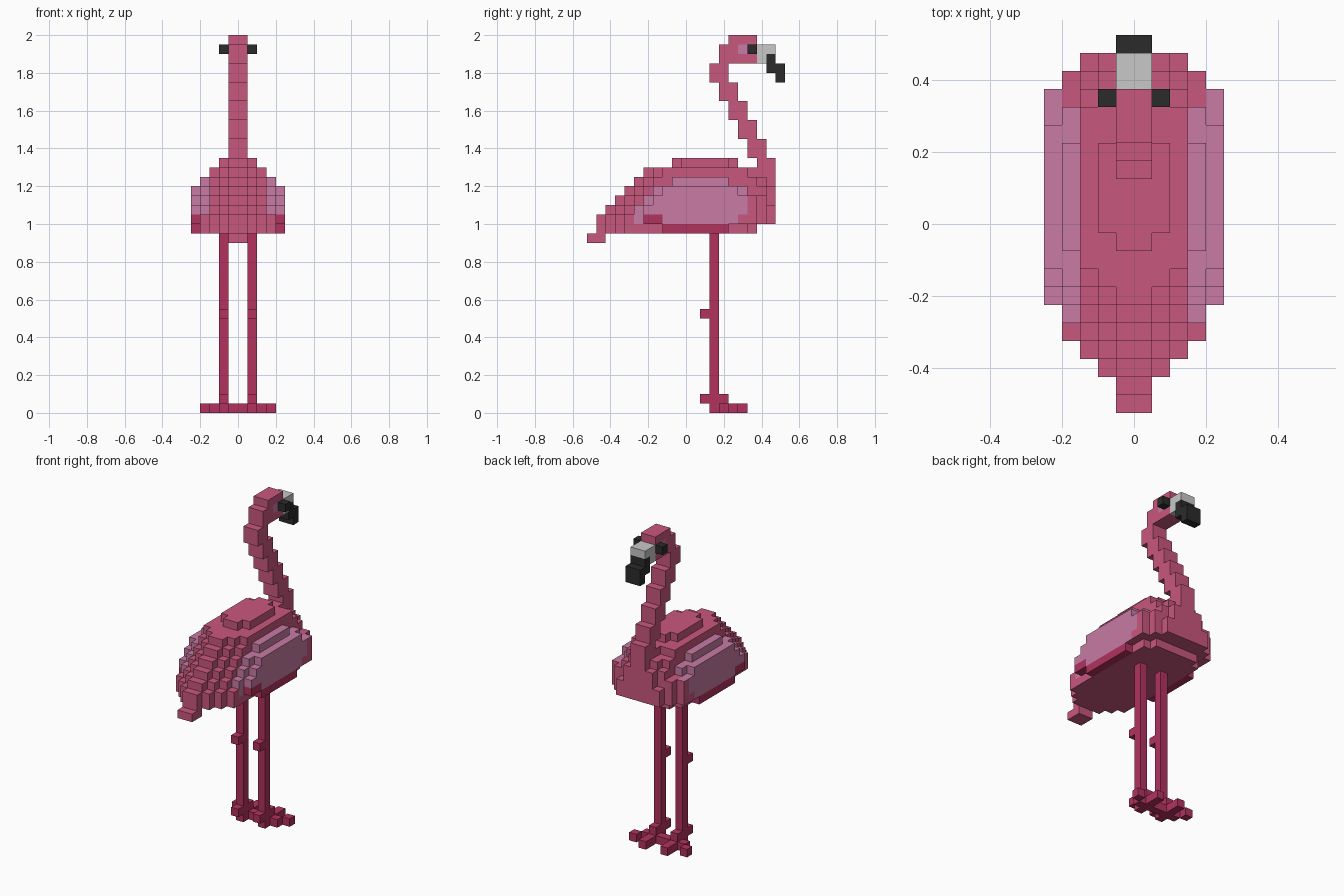
import bpy, bmesh
from mathutils import Vector

if "Cube" in bpy.data.objects:
    bpy.data.objects.remove(bpy.data.objects["Cube"])

S = 0.05        # size of one block
Y0 = -0.525     # rear end of the model


def srgb(h):
    c = [int(h[n:n + 2], 16) / 255 for n in (0, 2, 4)]
    return [v / 12.92 if v <= 0.04045 else ((v + 0.055) / 1.055) ** 2.4 for v in c] + [1]


MATS = {}
for name, code in (("pink", "C9577E"), ("pale_pink", "C87BA4"), ("deep_pink", "B2325F"),
                   ("light_grey", "C8C8C8"), ("black", "2B2B2B")):
    MATS[name] = bpy.data.materials.new(name)
    MATS[name].diffuse_color = srgb(code)
NAMES = list(MATS)

DIRS = [Vector(d) for d in ((1, 0, 0), (-1, 0, 0), (0, 1, 0), (0, -1, 0), (0, 0, 1), (0, 0, -1))]


def blocks(i, j, k):
    """Inclusive block ranges; i counts outwards from the centre line and is mirrored."""
    cells = set()
    for a in range(i[0], i[1] + 1):
        for b in range(j[0], j[1] + 1):
            for c in range(k[0], k[1] + 1):
                cells |= {(a, b, c), (-1 - a, b, c)}
    return cells


def depth(i):
    """Distance of a block from the centre line."""
    return i if i >= 0 else -1 - i


def build(name, cells, colour, solid):
    """Make the visible skin of a block set; colour is a name or a rule(i, j, k, normal)."""
    bm = bmesh.new()
    for cell in sorted(cells):
        centre = Vector(cell) + Vector((0.5, 0.5, 0.5))
        for n in DIRS:
            if tuple(int(c + d) for c, d in zip(cell, n)) in solid:
                continue
            u = Vector((n.y, n.z, n.x))
            v = n.cross(u)
            mid = centre + n * 0.5
            corners = [mid + (u * a + v * b) * 0.5 for a, b in ((-1, -1), (1, -1), (1, 1), (-1, 1))]
            f = bm.faces.new([bm.verts.new((p.x * S, p.y * S + Y0, p.z * S)) for p in corners])
            shade = colour if isinstance(colour, str) else colour(depth(cell[0]), cell[1], cell[2], n)
            f.material_index = NAMES.index(shade)
    bmesh.ops.remove_doubles(bm, verts=bm.verts, dist=0.001)
    mesh = bpy.data.meshes.new(name)
    for m in MATS.values():
        mesh.materials.append(m)
    bm.to_mesh(mesh)
    bm.free()
    bpy.context.collection.objects.link(bpy.data.objects.new(name, mesh))


# Body layers: height -> (rear, front) block for each step away from the centre line
LAYERS = {
    19: [(1, 17), (2, 17), (3, 17), (4, 16), (8, 14)],
    20: [(1, 19), (2, 19), (3, 19), (4, 18), (6, 17)],
    21: [(2, 19), (3, 19), (4, 19), (5, 18), (6, 17)],
    22: [(3, 19), (4, 19), (5, 18), (6, 18), (7, 17)],
    23: [(4, 19), (5, 19), (6, 18), (7, 16), (8, 15)],
    24: [(5, 18), (6, 18), (7, 17), (9, 14)],
    25: [(6, 17), (7, 16), (8, 16)],
    26: [(9, 15), (10, 14)],
}
torso = set()
for k, rows in LAYERS.items():
    for i, span in enumerate(rows):
        torso |= blocks((i, i), span, (k, k))

# Wings are the outer blocks of the torso
wings = {c for c in torso if depth(c[0]) == 4
         or (depth(c[0]) == 3 and 5 <= c[1] <= 16 and c[2] >= 20)}


def wing_colour(i, j, k, n):
    if k == 19 or (k == 20 and j <= 7 and i == 4):
        return "deep_pink"
    if n.z < 0 or (j == 17 and n.z < 1) or (k == 20 and j == 16):
        return "pink"
    return "pale_pink"


# Neck: two-block steps climbing backwards, joined to the breast
neck = blocks((0, 0), (18, 19), (20, 26))
for step in range(5):
    neck |= blocks((0, 0), (17 - step, 18 - step), (27 + 2 * step, 28 + 2 * step))

# Head with a pale cheek behind each eye
head = blocks((0, 0), (14, 17), (37, 38)) | blocks((0, 0), (15, 17), (39, 39))


def head_colour(i, j, k, n):
    return "pale_pink" if n.x and (j, k) == (16, 38) else "pink"


# Hooked beak
beak = blocks((0, 0), (18, 19), (38, 38)) | blocks((0, 0), (18, 18), (37, 37))
beak_tip = (blocks((0, 0), (19, 19), (36, 37)) | blocks((0, 0), (20, 20), (35, 36)))

# Legs with knees, and feet with three splayed toes
legs = blocks((1, 1), (13, 13), (0, 18)) | blocks((1, 1), (12, 12), (10, 10))
feet = blocks((1, 1), (14, 16), (0, 0)) | blocks((1, 1), (12, 12), (1, 1)) | blocks((1, 1), (14, 14), (1, 1))
for i, j in ((0, 14), (2, 14), (3, 15)):
    feet |= blocks((i, i), (j, j), (0, 0))

parts = [
    ("body", torso - wings - neck, "pink"),
    ("wings", wings, wing_colour),
    ("tail", blocks((0, 0), (0, 1), (18, 18)), "pink"),
    ("neck", neck, "pink"),
    ("head", head, head_colour),
    ("eyes", blocks((1, 1), (17, 17), (38, 38)), "black"),
    ("beak", beak, "light_grey"),
    ("beak_tip", beak_tip, "black"),
    ("legs", legs, "deep_pink"),
    ("feet", feet, "deep_pink"),
]
solid = set().union(*(p[1] for p in parts))
for name, cells, colour in parts:
    build(name, cells, colour, solid)

for m in bpy.data.materials:
    if m.users and not m.is_grease_pencil:
        m.use_nodes = True
        m.node_tree.nodes["Principled BSDF"].inputs["Base Color"].default_value = m.diffuse_color
